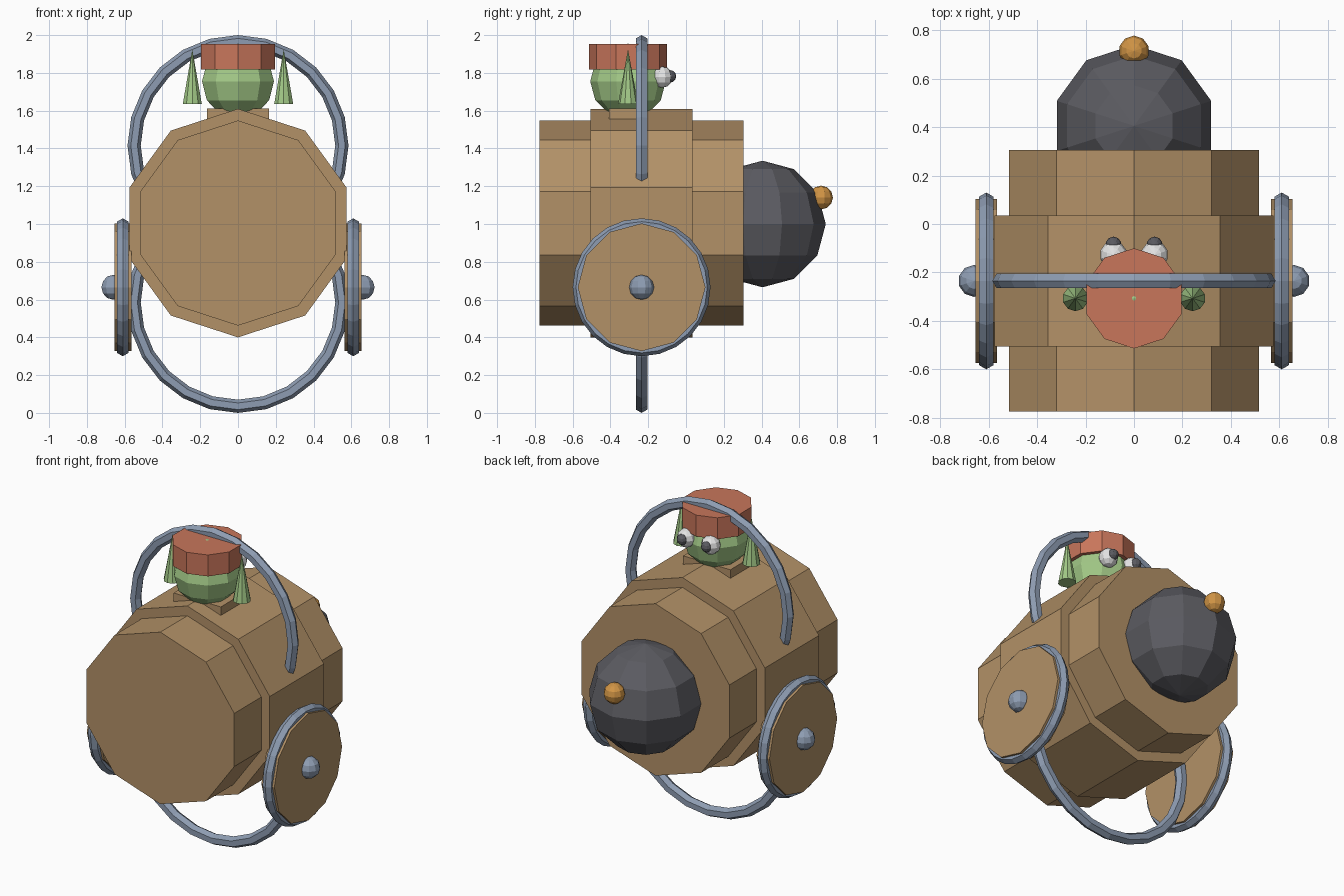
import bpy
import bmesh
from math import pi, cos, sin
from mathutils import Matrix

default = bpy.data.objects.get("Cube")
if default:
    bpy.data.objects.remove(default, do_unlink=True)


def material(name, colour):
    mat = bpy.data.materials.new(name)
    mat.use_nodes = True
    rgba = (*colour, 1)
    mat.diffuse_color = rgba
    mat.node_tree.nodes["Principled BSDF"].inputs["Base Color"].default_value = rgba
    return mat


WOOD = material("wood brown", (0.45, 0.285, 0.137))
STEEL = material("blue steel", (0.27, 0.335, 0.445))
IRON = material("charcoal", (0.105, 0.105, 0.12))
BRASS = material("orange", (0.64, 0.30, 0.06))
GREEN = material("skin green", (0.36, 0.58, 0.24))
RED = material("hat red", (0.58, 0.18, 0.105))
WHITE = material("eye white", (0.78, 0.78, 0.78))

# Axis turns: primitives are made along z, then pointed along y or x
ALONG = {"z": Matrix(),
         "y": Matrix.Rotation(pi / 2, 4, "X"),
         "x": Matrix.Rotation(pi / 2, 4, "Y")}


def finish(name, bm, mat, loc, axis="z"):
    bmesh.ops.transform(bm, matrix=ALONG[axis], verts=bm.verts)
    bmesh.ops.recalc_face_normals(bm, faces=bm.faces)
    mesh = bpy.data.meshes.new(name)
    bm.to_mesh(mesh)
    bm.free()
    mesh.materials.append(mat)
    obj = bpy.data.objects.new(name, mesh)
    obj.location = loc
    bpy.context.collection.objects.link(obj)
    return obj


def cone(name, mat, loc, r1, r2, depth, axis="z", sides=10):
    bm = bmesh.new()
    bmesh.ops.create_cone(bm, cap_ends=True, segments=sides,
                          radius1=r1, radius2=r2, depth=depth)
    return finish(name, bm, mat, loc, axis)


def drum(name, mat, loc, radius, depth, axis="z", sides=10):
    return cone(name, mat, loc, radius, radius, depth, axis, sides)


def ball(name, mat, loc, radius):
    bm = bmesh.new()
    bmesh.ops.create_uvsphere(bm, u_segments=10, v_segments=6, radius=radius)
    return finish(name, bm, mat, loc)


def ring(name, mat, loc, major, minor, axis, steps=24, sides=6):
    # Spin a small hexagon around z
    bm = bmesh.new()
    verts = [bm.verts.new((major + minor * cos(2 * pi * i / sides), 0,
                           minor * sin(2 * pi * i / sides))) for i in range(sides)]
    edges = [bm.edges.new((verts[i - 1], verts[i])) for i in range(sides)]
    bmesh.ops.spin(bm, geom=verts + edges, cent=(0, 0, 0), axis=(0, 0, 1),
                   angle=2 * pi, steps=steps, use_merge=True)
    bmesh.ops.remove_doubles(bm, verts=bm.verts, dist=0.0005)
    return finish(name, bm, mat, loc, axis)


MID = -0.235     # barrel middle along y
HEAD = -0.307    # head centre along y

# Barrel with a thicker middle
drum("barrel", WOOD, (0, MID, 1.005), 0.543, 1.08, "y")
drum("barrel_middle", WOOD, (0, MID, 1.005), 0.605, 0.54, "y")

# Hoops above and below the barrel
for name, z in (("upper_hoop", 1.415), ("lower_hoop", 0.585)):
    ring(name, STEEL, (0, MID, z), 0.55, 0.035, "y")

# Round charge at the back with its fuse knob
ball("back_ball", IRON, (0, 0.405, 1.0), 0.335)
ball("fuse_knob", BRASS, (0, 0.715, 1.14), 0.063)

# Neck plate, head and hat
bm = bmesh.new()
bmesh.ops.create_cube(bm, size=1)
bmesh.ops.scale(bm, vec=(0.33, 0.2, 0.055), verts=bm.verts)
finish("neck_plate", bm, WOOD, (0, HEAD, 1.583))
ball("head", GREEN, (0, HEAD, 1.755), 0.2)
drum("hat", RED, (0, HEAD, 1.885), 0.207, 0.135)

# Paired parts
for side, s in (("left", 1), ("right", -1)):
    cone(side + "_ear", GREEN, (s * 0.242, HEAD, 1.78), 0.053, 0, 0.29)
    ball(side + "_eye", WHITE, (s * 0.085, -0.127, 1.778), 0.057)
    ball(side + "_pupil", IRON, (s * 0.085, -0.085, 1.782), 0.033)
    drum(side + "_wheel", WOOD, (s * 0.61, MID, 0.665), 0.338, 0.09, "x", 12)
    ring(side + "_wheel_rim", STEEL, (s * 0.61, MID, 0.665), 0.33, 0.035, "x")
    ball(side + "_hub", STEEL, (s * 0.66, MID, 0.665), 0.066)
